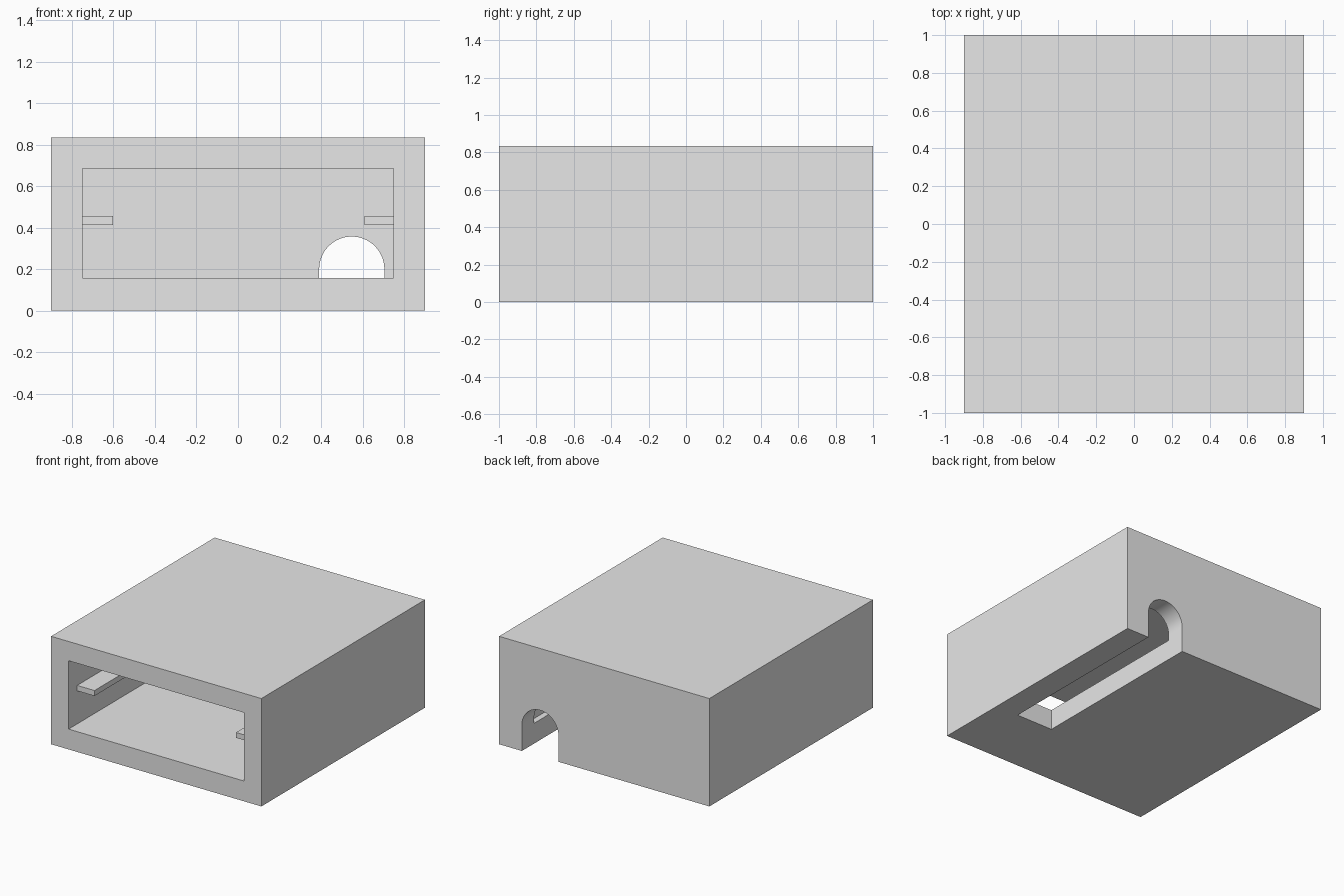
import bpy
import bmesh
import math

cube = bpy.data.objects.get("Cube")
if cube:
    bpy.data.objects.remove(cube, do_unlink=True)

# Single grey plastic
grey = bpy.data.materials.new("plain_grey")
grey.use_nodes = True
grey.diffuse_color = (0.8, 0.8, 0.8, 1)
grey.node_tree.nodes["Principled BSDF"].inputs["Base Color"].default_value = (0.8, 0.8, 0.8, 1)


def prism(name, profile, y0, y1):
    """Extrude an (x, z) profile from y0 to y1."""
    bm = bmesh.new()
    face = bm.faces.new([bm.verts.new((x, y0, z)) for x, z in profile])
    grown = bmesh.ops.extrude_face_region(bm, geom=[face])["geom"]
    verts = [g for g in grown if isinstance(g, bmesh.types.BMVert)]
    bmesh.ops.translate(bm, verts=verts, vec=(0, y1 - y0, 0))
    bmesh.ops.recalc_face_normals(bm, faces=bm.faces[:])
    mesh = bpy.data.meshes.new(name)
    bm.to_mesh(mesh)
    bm.free()
    mesh.materials.append(grey)
    obj = bpy.data.objects.new(name, mesh)
    bpy.context.collection.objects.link(obj)
    return obj


def rect(x0, x1, z0, z1):
    return [(x0, z0), (x1, z0), (x1, z1), (x0, z1)]


def cut(target, cutter):
    cutter.hide_render = True
    mod = target.modifiers.new("cut", "BOOLEAN")
    mod.object = cutter
    mod.operation = "DIFFERENCE"
    mod.solver = "EXACT"
    bpy.ops.object.select_all(action="DESELECT")
    bpy.context.view_layer.objects.active = target
    target.select_set(True)
    bpy.ops.object.modifier_apply(modifier=mod.name)
    bpy.data.objects.remove(cutter, do_unlink=True)


# Outer case, open at the front, with a closed back wall
case = prism("case_shell", rect(-0.9, 0.9, 0, 0.835), -1, 1)
cut(case, prism("cavity_cutter", rect(-0.75, 0.75, 0.157, 0.686), -1.1, 0.85))

# Arched cable slot through the back wall and along the floor
cx, cz, r, steps = 0.548, 0.2, 0.157, 32
arch = [(cx - r, -0.1), (cx + r, -0.1)]
arch += [(cx + r * math.cos(math.pi * i / steps), cz + r * math.sin(math.pi * i / steps))
         for i in range(steps + 1)]
cut(case, prism("cable_slot_cutter", arch, -0.45, 1.1))
bpy.ops.object.shade_smooth_by_angle(angle=math.radians(30))

# Shelf rails on the inner side walls
prism("right_rail", rect(-0.75, -0.602, 0.413, 0.455), -0.895, 0.85)
prism("left_rail", rect(0.61, 0.75, 0.413, 0.455), -0.895, 0.85)
